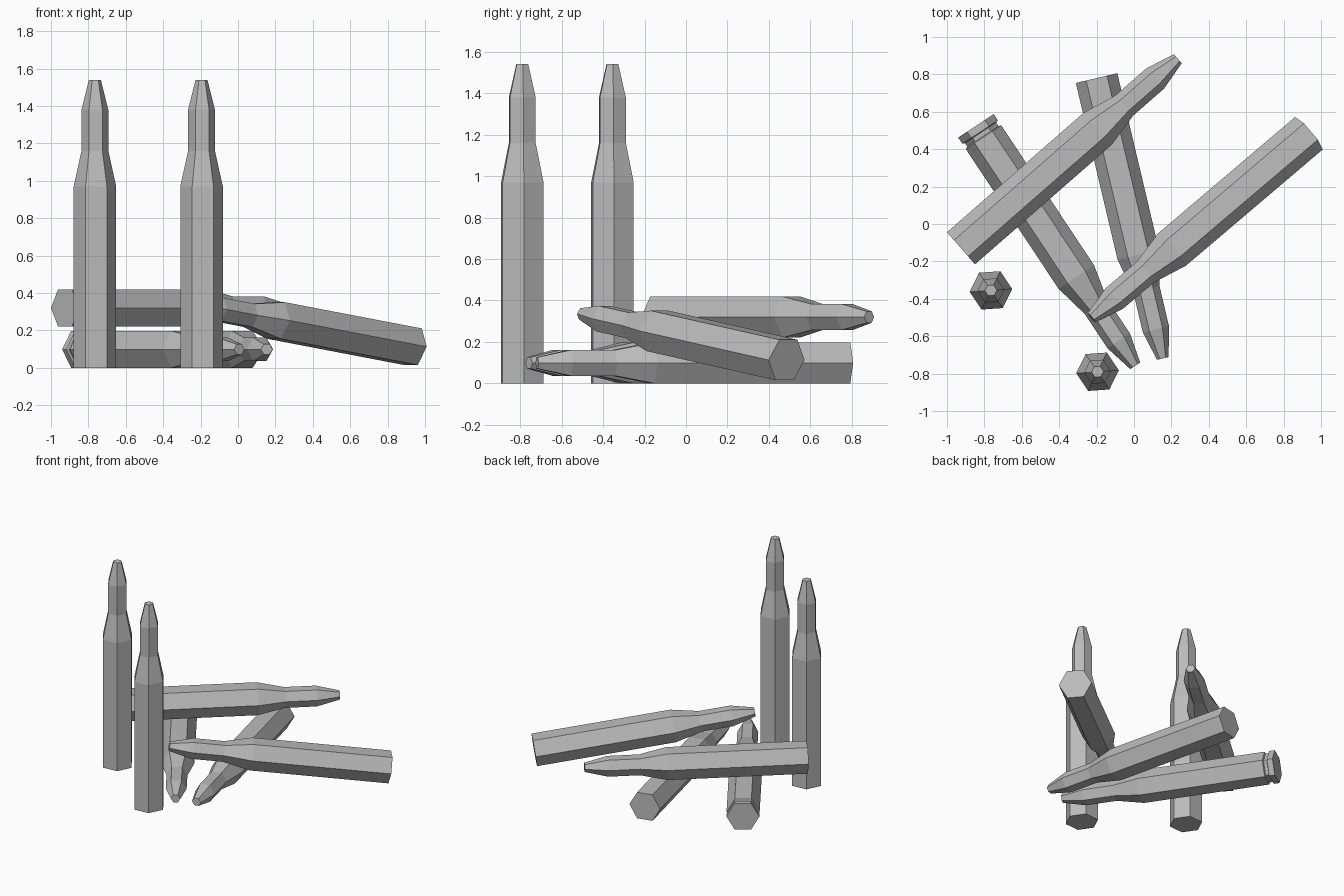
import bpy, bmesh, math
from mathutils import Vector, Matrix

cube = bpy.data.objects.get("Cube")
if cube:
    bpy.data.objects.remove(cube, do_unlink=True)

# Single flat grey
GREY = (0.5, 0.5, 0.5, 1.0)
mat = bpy.data.materials.new("metal_grey")
mat.use_nodes = True
mat.diffuse_color = GREY
mat.node_tree.nodes["Principled BSDF"].inputs["Base Color"].default_value = GREY

SIDES = 6
LENGTH = 1.54
R = 0.114
# Profiles as (radius, distance from base)
UPPER = [(R, 0.97), (0.072, 1.16), (0.072, 1.38), (0.032, LENGTH)]
PLAIN = [(R, 0.0)] + UPPER
GROOVED = [(R, 0.0), (R, 0.04), (0.1, 0.045), (0.1, 0.068), (R, 0.073)] + UPPER


def cartridge(name, base, tip, roll=0.0, profile=PLAIN):
    """Hexagonal lathe of the profile, running from base towards tip."""
    bm = bmesh.new()
    rings = []
    for r, h in profile:
        ring = []
        for i in range(SIDES):
            a = math.radians(roll) + math.tau * i / SIDES
            ring.append(bm.verts.new((r * math.cos(a), r * math.sin(a), h)))
        rings.append(ring)
    for low, high in zip(rings, rings[1:]):
        for i in range(SIDES):
            j = (i + 1) % SIDES
            bm.faces.new((low[i], low[j], high[j], high[i]))
    bm.faces.new(rings[0][::-1])
    bm.faces.new(rings[-1])
    mesh = bpy.data.meshes.new(name)
    bm.to_mesh(mesh)
    bm.free()
    mesh.materials.append(mat)

    # Local frame: z along the axis, x kept level so a flat faces up
    base = Vector(base)
    axis = (Vector(tip) - base).normalized()
    side = Vector((0, 0, 1)).cross(axis)
    side = side.normalized() if side.length > 0.01 else Vector((1, 0, 0))
    third = axis.cross(side)
    obj = bpy.data.objects.new(name, mesh)
    obj.matrix_world = (Matrix.Translation(base)
                        @ Matrix((side, third, axis)).transposed().to_4x4())
    bpy.context.collection.objects.link(obj)
    return obj


FLAT = R * math.cos(math.pi / SIDES)

# Standing pair
for label, x, y in (("back", -0.765, -0.355), ("front", -0.195, -0.79)):
    cartridge("standing_cartridge_" + label, (x, y, 0), (x, y, LENGTH), roll=4)

# Two lying on the ground, one with an extractor groove
cartridge("grooved_lying_cartridge", (-0.845, 0.525, FLAT), (0.0, -0.748, FLAT), profile=GROOVED)
cartridge("plain_lying_cartridge", (-0.2, 0.78, FLAT), (0.153, -0.715, FLAT))

# One resting across the pair, one leaning on it
cartridge("top_cartridge", (-0.925, -0.13, 0.32), (0.23, 0.88, 0.32))
cartridge("leaning_cartridge", (0.935, 0.485, 0.113), (-0.225, -0.5, 0.335))
